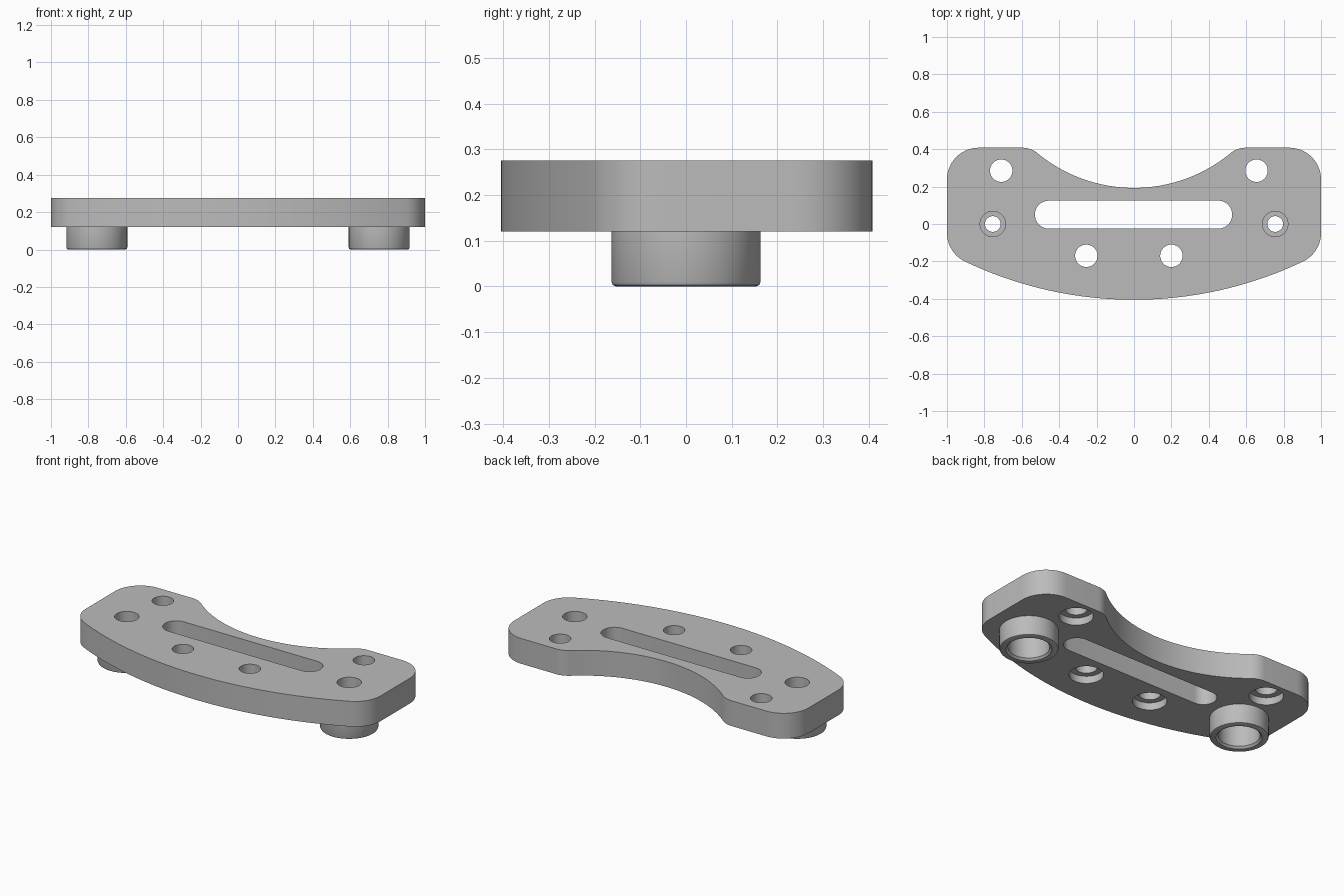
import bpy, bmesh
from math import sin, cos, pi, radians, atan2, sqrt

cube = bpy.data.objects.get("Cube")
if cube:
    bpy.data.objects.remove(cube, do_unlink=True)

BOTTOM, TOP = 0.12, 0.275

grey = bpy.data.materials.new("plain grey")
grey.use_nodes = True
GREY = (0.5, 0.5, 0.5, 1)
grey.diffuse_color = GREY
grey.node_tree.nodes["Principled BSDF"].inputs["Base Color"].default_value = GREY


def finish(bm, name):
    bmesh.ops.recalc_face_normals(bm, faces=bm.faces)
    mesh = bpy.data.meshes.new(name)
    bm.to_mesh(mesh)
    bm.free()
    mesh.materials.append(grey)
    obj = bpy.data.objects.new(name, mesh)
    bpy.context.collection.objects.link(obj)
    return obj


def prism(name, outline, low, high):
    bm = bmesh.new()
    face = bm.faces.new([bm.verts.new((x, y, low)) for x, y in outline])
    made = bmesh.ops.extrude_face_region(bm, geom=[face])["geom"]
    tops = [v for v in made if isinstance(v, bmesh.types.BMVert)]
    bmesh.ops.translate(bm, verts=tops, vec=(0, 0, high - low))
    return finish(bm, name)


def lathe(name, profile, x, y, sides=64):
    """Solid of revolution from (radius, height) pairs, capped at both ends."""
    bm = bmesh.new()
    rings = [[bm.verts.new((x + r * cos(2 * pi * i / sides),
                            y + r * sin(2 * pi * i / sides), z))
              for i in range(sides)] for r, z in profile]
    for a, b in zip(rings, rings[1:]):
        for i in range(sides):
            j = (i + 1) % sides
            bm.faces.new((a[i], a[j], b[j], b[i]))
    bm.faces.new(rings[0][::-1])
    bm.faces.new(rings[-1])
    return finish(bm, name)


def combine(target, tool, operation):
    mod = target.modifiers.new(operation.lower(), 'BOOLEAN')
    mod.operation, mod.solver, mod.object = operation, 'EXACT', tool
    bpy.context.view_layer.objects.active = target
    bpy.ops.object.modifier_apply(modifier=mod.name)
    bpy.data.objects.remove(tool, do_unlink=True)


def arc(cx, cy, r, start, end, steps):
    angles = [start + (end - start) * i / steps for i in range(steps + 1)]
    return [(cx + r * cos(a), cy + r * sin(a)) for a in angles]


# Plate outline, right half from the front middle round to the back middle
FRONT_R, BACK_R, CORNER, SHOULDER = 2.1, 0.81, 0.17, 0.128
front_y, back_y, back_edge = FRONT_R - 0.405, 0.193 + BACK_R, 0.408
corner_x = 1 - CORNER
corner_y = front_y - sqrt((FRONT_R - CORNER) ** 2 - corner_x ** 2)
front_end = atan2(corner_y - front_y, corner_x)
shoulder_y = back_edge - SHOULDER
shoulder_x = sqrt((BACK_R + SHOULDER) ** 2 - (back_y - shoulder_y) ** 2)
back_end = atan2(shoulder_y - back_y, shoulder_x)

half = arc(0, front_y, FRONT_R, -pi / 2, front_end, 20)
half += arc(corner_x, corner_y, CORNER, front_end, 0, 12)[1:]
half += arc(corner_x, back_edge - CORNER, CORNER, 0, pi / 2, 14)
half += arc(shoulder_x, shoulder_y, SHOULDER, pi / 2, back_end + pi, 8)
half += arc(0, back_y, BACK_R, back_end, -pi / 2, 20)[1:]
outline = half + [(-x, y) for x, y in half[-2:0:-1]]
plate = prism("bracket_plate", outline, BOTTOM, TOP)

# Round bosses underneath, with stepped bores right through
for x in (-0.755, 0.755):
    boss = lathe("boss", [(0.153, 0), (0.16, 0.003), (0.163, 0.01), (0.163, 0.2)], x, 0)
    combine(plate, boss, 'UNION')
    bore = lathe("bore", [(0.137, -0.01), (0.115, 0.012), (0.115, 0.16), (0.042, 0.16),
                          (0.042, 0.19), (0.068, 0.19), (0.068, 0.3)], x, 0)
    combine(plate, bore, 'DIFFERENCE')

# Screw holes, counterbored from below
for x, y in ((-0.71, 0.285), (0.655, 0.285), (-0.255, -0.17), (0.2, -0.17)):
    hole = lathe("screw_hole", [(0.095, 0.1), (0.095, 0.165), (0.06, 0.165), (0.06, 0.3)],
                 x, y, 48)
    combine(plate, hole, 'DIFFERENCE')

# Long slot with round ends
slot = arc(0.45, 0.05, 0.075, -pi / 2, pi / 2, 20) + arc(-0.455, 0.05, 0.075, pi / 2, 3 * pi / 2, 20)
combine(plate, prism("slot", slot, 0.05, 0.35), 'DIFFERENCE')

# Smooth curved walls with crisp rims
bpy.ops.object.select_all(action='DESELECT')
plate.select_set(True)
bpy.context.view_layer.objects.active = plate
bpy.ops.object.shade_smooth_by_angle(angle=radians(30))
